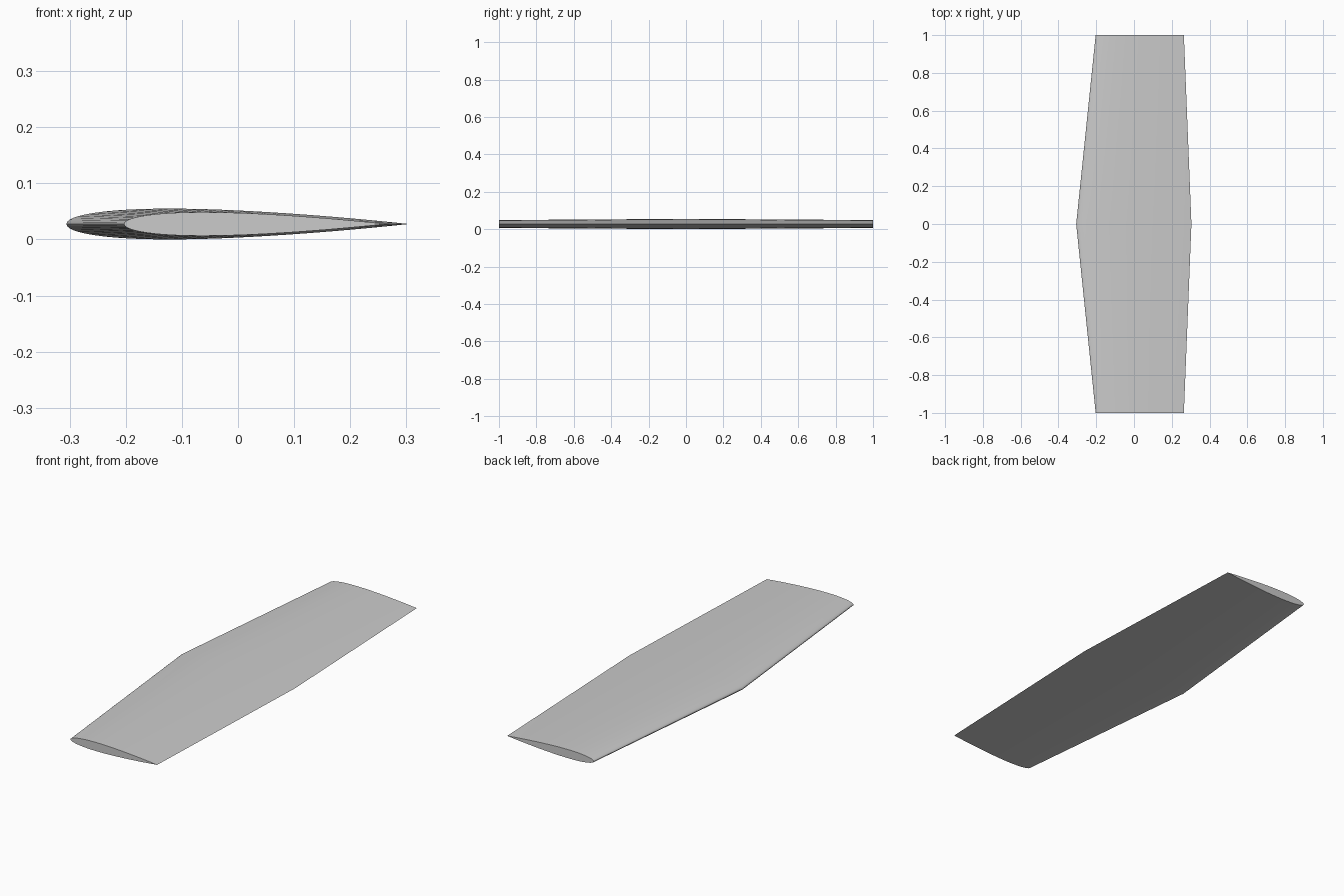
import bpy
import math

cube = bpy.data.objects.get("Cube")
if cube:
    bpy.data.objects.remove(cube, do_unlink=True)

# Plain grey material
grey = bpy.data.materials.new("plain grey")
grey.use_nodes = True
colour = (0.6, 0.6, 0.6, 1)
grey.diffuse_color = colour
grey.node_tree.nodes["Principled BSDF"].inputs["Base Color"].default_value = colour

THICKNESS = 0.09
MID_Z = 0.0275
STEPS = 32


def half_thickness(t):
    """Symmetric aerofoil half thickness at chord fraction t, closed at the tail."""
    return 5 * THICKNESS * (0.2969 * math.sqrt(t) - 0.126 * t - 0.3516 * t**2
                            + 0.2843 * t**3 - 0.1036 * t**4)


def section(y, nose, tail):
    """Closed aerofoil loop: tail, over the top to the nose, back underneath."""
    chord = tail - nose
    loop = []
    for i in range(2 * STEPS):
        angle = math.pi * i / STEPS
        t = (1 + math.cos(angle)) / 2
        side = 1 if i <= STEPS else -1
        h = 0 if i in (0, STEPS) else side * half_thickness(t)
        loop.append((nose + chord * t, y, MID_Z + chord * h))
    return loop


# Tapered wing: tip, root and opposite tip sections joined by straight panels
stations = [(-1, -0.203, 0.264), (0, -0.306, 0.304), (1, -0.203, 0.264)]
verts = [p for s in stations for p in section(*s)]
n = 2 * STEPS
faces = []
for r in range(len(stations) - 1):
    for i in range(n):
        j = (i + 1) % n
        a, b = r * n, (r + 1) * n
        faces.append((a + i, b + i, b + j, a + j))

# Flat tip caps
faces.append(tuple(range(n)))
faces.append(tuple(reversed(range(2 * n, 3 * n))))

mesh = bpy.data.meshes.new("wing")
mesh.from_pydata(verts, [], faces)
mesh.materials.append(grey)

wing = bpy.data.objects.new("wing", mesh)
bpy.context.collection.objects.link(wing)

# Consistent outward normals, smooth skin and sharp tip edges
bpy.ops.object.select_all(action="DESELECT")
bpy.context.view_layer.objects.active = wing
wing.select_set(True)
bpy.ops.object.mode_set(mode="EDIT")
bpy.ops.mesh.select_all(action="SELECT")
bpy.ops.mesh.normals_make_consistent(inside=False)
bpy.ops.object.mode_set(mode="OBJECT")
bpy.ops.object.shade_smooth_by_angle(angle=math.radians(30))
